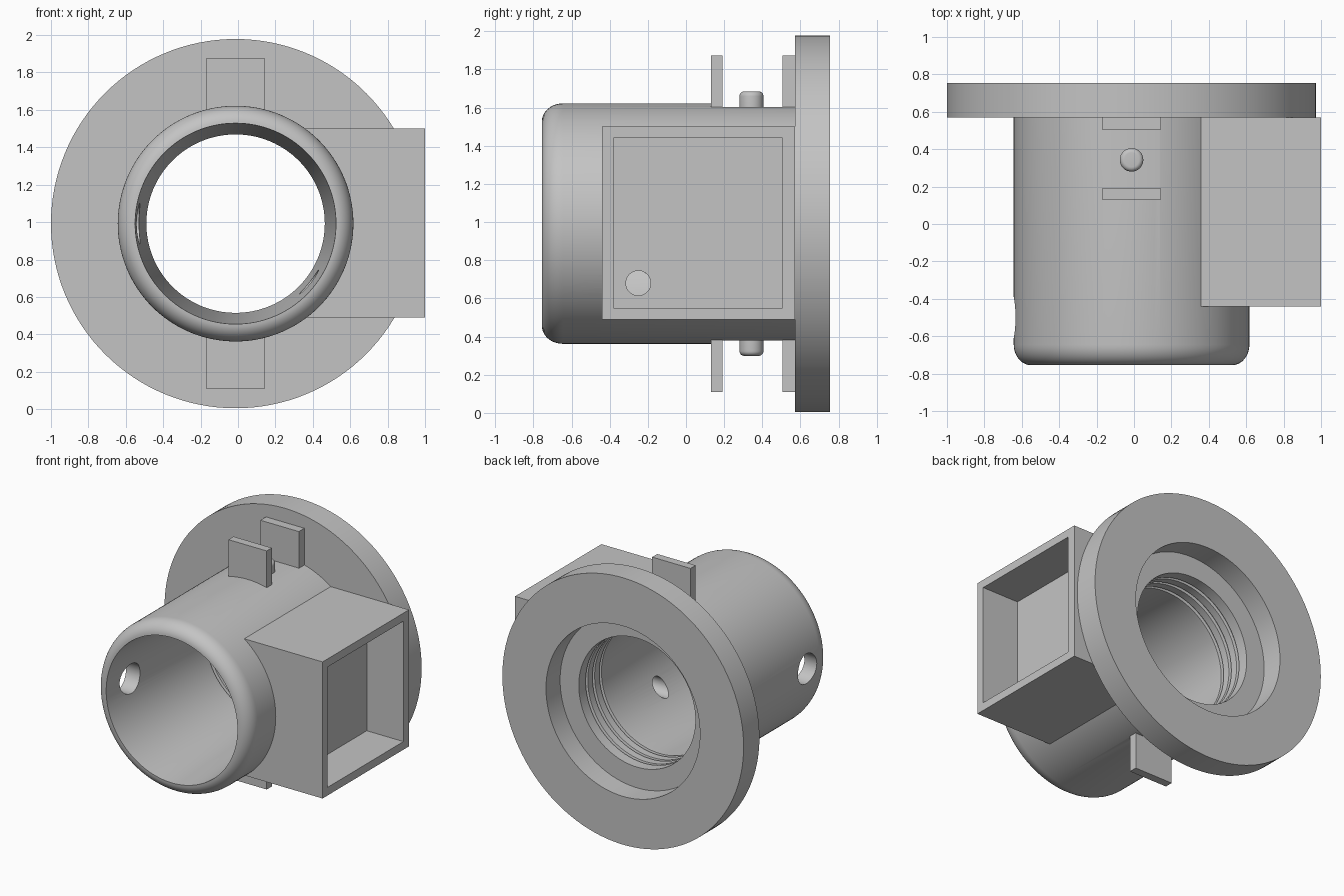
import bpy, bmesh, math
from mathutils import Matrix, Vector

cube = bpy.data.objects.get("Cube")
if cube:
    bpy.data.objects.remove(cube, do_unlink=True)

CX, CZ = -0.013, 0.992      # barrel axis
OUTER, BORE, THROAT = 0.63, 0.537, 0.477
FRONT, SEAT, BACK = -0.755, 0.57, 0.755

grey = bpy.data.materials.new("plain grey")
grey.use_nodes = True
grey.diffuse_color = (0.55, 0.55, 0.55, 1)
grey.node_tree.nodes["Principled BSDF"].inputs["Base Color"].default_value = grey.diffuse_color


def make(name, bm, smooth=False):
    bmesh.ops.recalc_face_normals(bm, faces=bm.faces)
    mesh = bpy.data.meshes.new(name)
    bm.to_mesh(mesh)
    bm.free()
    mesh.materials.append(grey)
    obj = bpy.data.objects.new(name, mesh)
    bpy.context.collection.objects.link(obj)
    return obj


def box(name, x, y, z):
    bm = bmesh.new()
    bmesh.ops.create_cube(bm, size=1)
    for v in bm.verts:
        v.co = Vector([(a + b) / 2 + c * (b - a) for (a, b), c in zip((x, y, z), v.co)])
    return make(name, bm)


def rod(name, radius, start, end):
    """Cylinder between two points."""
    start, end = Vector(start), Vector(end)
    bm = bmesh.new()
    turn = (end - start).to_track_quat('Z', 'Y').to_matrix().to_4x4()
    bmesh.ops.create_cone(bm, cap_ends=True, segments=64, radius1=radius, radius2=radius,
                          depth=(end - start).length,
                          matrix=Matrix.Translation((start + end) / 2) @ turn)
    return make(name, bm)


def lathe(name, profile, closed, axis, centre, steps):
    """Spin (radius, position) points around the given axis."""
    bm = bmesh.new()
    rings = []
    for r, p in profile:
        ring = []
        for i in range(steps):
            a = math.tau * i / steps
            c, s = r * math.cos(a), r * math.sin(a)
            ring.append(bm.verts.new(Vector(centre) + Vector((c, p, s) if axis == 'Y' else (c, s, p))))
        rings.append(ring)
    pairs = list(zip(rings, rings[1:]))
    if closed:
        pairs.append((rings[-1], rings[0]))
    for a, b in pairs:
        for i in range(steps):
            j = (i + 1) % steps
            bm.faces.new((a[i], a[j], b[j], b[i]))
    if not closed:
        bm.faces.new(rings[0])
        bm.faces.new(rings[-1])
    return make(name, bm)


def cut(obj, cutter):
    mod = obj.modifiers.new(cutter.name, 'BOOLEAN')
    mod.operation, mod.solver, mod.object = 'DIFFERENCE', 'EXACT', cutter
    cutter.hide_render = True
    cutter.hide_set(True)
    cutters.append(cutter)


def finish(obj, smooth):
    """Apply the cuts and set the shading."""
    bpy.ops.object.select_all(action='DESELECT')
    obj.select_set(True)
    bpy.context.view_layer.objects.active = obj
    for mod in list(obj.modifiers):
        bpy.ops.object.modifier_apply(modifier=mod.name)
    if smooth:
        bpy.ops.object.shade_smooth_by_angle(angle=math.radians(30))


cutters = []

# Barrel and flange as one turned body: rounded nose, wide flange, counterbore, threaded throat
lip = OUTER - BORE
profile = [(OUTER - lip + lip * math.sin(t), FRONT + 0.11 * (1 - math.cos(t)))
           for t in [math.pi / 2 * i / 10 for i in range(11)]]
profile += [(OUTER, SEAT), (0.987, SEAT), (0.987, BACK), (OUTER, BACK), (OUTER, SEAT + 0.02),
            (THROAT, SEAT + 0.02)]
for y in (0.51, 0.43, 0.35):
    profile += [(THROAT, y), (THROAT + 0.02, y - 0.005), (THROAT + 0.02, y - 0.02), (THROAT, y - 0.025)]
profile += [(THROAT, 0.29)]
body = lathe("barrel_and_flange", profile, True, 'Y', (CX, 0, CZ), 128)

# Side hole and wire hole
cut(body, rod("side_hole_cutter", 0.11, (-0.9, -0.5, CZ), (-0.3, -0.5, CZ)))
wire = rod("wire_hole_cutter", 0.065, (0.2, -0.25, 0.68), (0.85, -0.25, 0.68))
cut(body, wire)

# Side box with open pocket
side = box("side_box", (0.3, 1.0), (-0.44, SEAT), (0.49, 1.5))
cut(side, box("pocket_cutter", (0.7, 1.1), (-0.38, 0.505), (0.55, 1.44)))
cut(side, rod("box_barrel_cutter", 0.6, (CX, -1, CZ), (CX, 1, CZ)))
cut(side, wire)

# Brackets on top and bottom: flat seat, two prongs and a rounded button
half = 0.157
for name, up in (("top", 1), ("bottom", -1)):
    def span(a, b):
        return tuple(sorted((CZ + up * a, CZ + up * b)))
    width = (CX - half, CX + half)
    cut(body, box(name + "_seat_cutter", width, (0.13, SEAT), span(0.612, 0.8)))
    for part, y in (("front", (0.13, 0.19)), ("rear", (0.505, SEAT))):
        finish(box(f"{name}_{part}_prong", width, y, span(0.59, 0.882)), False)
    r, top, e = 0.063, 0.693, 0.025
    knob = [(r, CZ + up * 0.59)]
    knob += [(r - e + e * math.cos(t), CZ + up * (top - e + e * math.sin(t)))
             for t in [math.pi / 2 * i / 6 for i in range(7)]]
    finish(lathe(name + "_button", knob, False, 'Z', (CX, 0.343, 0), 32), True)

finish(body, True)
finish(side, True)
for c in cutters:
    if c.name in bpy.data.objects:
        bpy.data.objects.remove(c, do_unlink=True) if c is not wire else None
bpy.data.objects.remove(wire, do_unlink=True)
